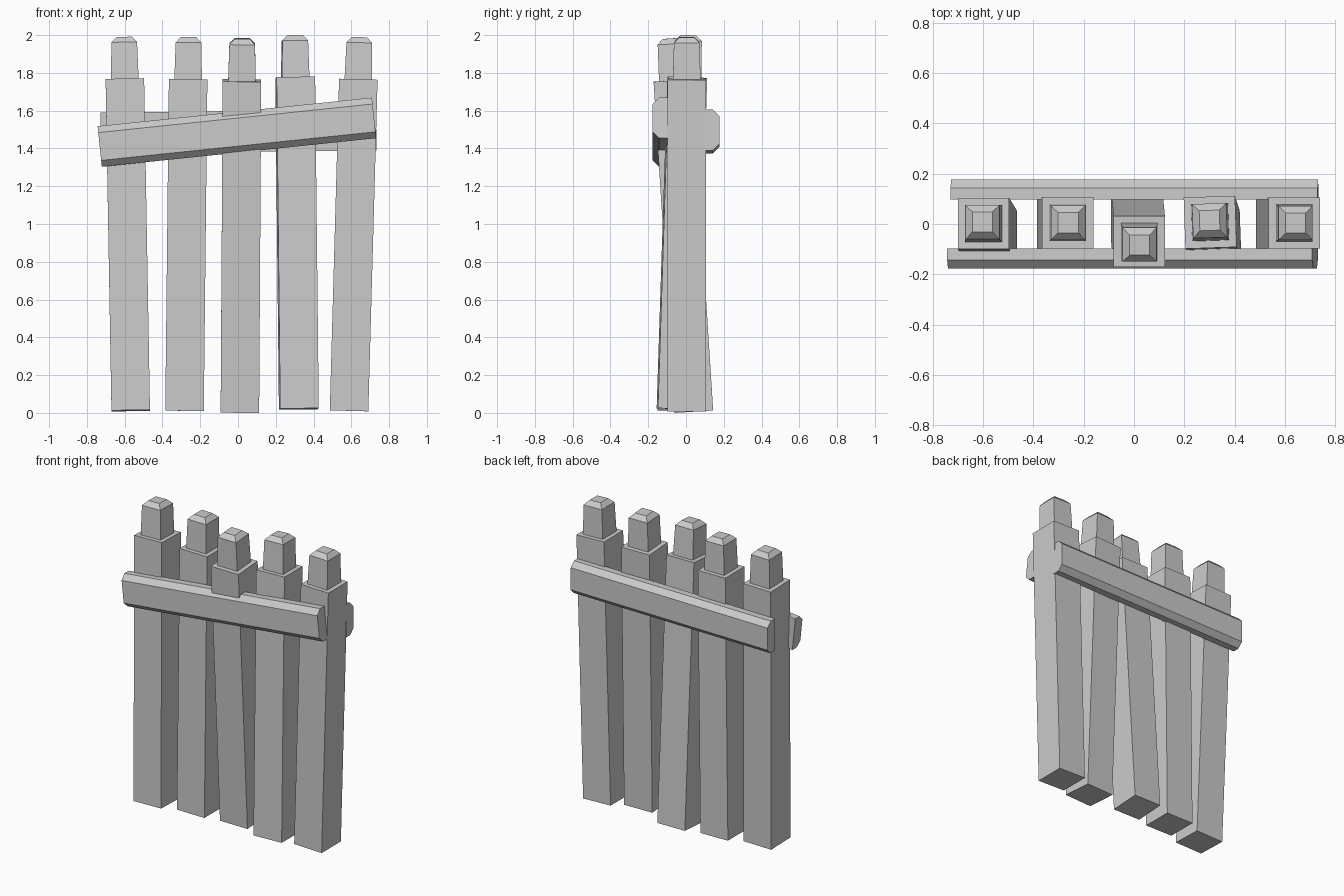
import bpy, bmesh
from math import radians, atan2
from mathutils import Vector, Matrix, Quaternion

if "Cube" in bpy.data.objects:
    bpy.data.objects.remove(bpy.data.objects["Cube"])


def loft(name, rings, matrix):
    """Skin equal-length point rings, cap both ends, and place the result."""
    bm = bmesh.new()
    loops = [[bm.verts.new(p) for p in ring] for ring in rings]
    n = len(loops[0])
    for a, b in zip(loops, loops[1:]):
        for i in range(n):
            j = (i + 1) % n
            bm.faces.new((a[i], a[j], b[j], b[i]))
    bm.faces.new(loops[0][::-1])
    bm.faces.new(loops[-1])
    bmesh.ops.recalc_face_normals(bm, faces=bm.faces)
    mesh = bpy.data.meshes.new(name)
    bm.to_mesh(mesh)
    bm.free()
    obj = bpy.data.objects.new(name, mesh)
    obj.matrix_world = matrix
    bpy.context.collection.objects.link(obj)
    return obj


def square(half, z):
    return [(-half, -half, z), (half, -half, z), (half, half, z), (-half, half, z)]


# Leaning posts: stepped square shaft with a narrower bevelled tip
POST = [(0.102, 0), (0.102, 1.756), (0.073, 1.756), (0.068, 1.95), (0.04, 1.979)]


def post(name, bottom, top_xy, yaw=0):
    base = Vector(bottom)
    lean = Vector((*top_xy, bottom[2] + 1.756)) - base
    rot = Vector((0, 0, 1)).rotation_difference(lean) @ Quaternion((0, 0, 1), radians(yaw))
    loft(name, [square(h, z) for h, z in POST],
         Matrix.Translation(base) @ rot.to_matrix().to_4x4())


post("post_1", (-0.568, -0.048, 0.012), (-0.599, 0.002))
post("post_2", (-0.283, 0.004, 0.011), (-0.264, 0.005))
post("post_3", (0.010, 0.042, 0.007), (0.021, -0.070))
post("post_4", (0.322, -0.050, 0.021), (0.303, 0.007), 2)
post("post_5", (0.588, 0.003, 0.011), (0.637, 0.004))


# Cross rails: bars with chamfered outer edges, side is -1 front, +1 back
def rail(name, side, x, z, rise):
    profile = [(0.097, -0.108), (0.143, -0.108), (0.177, -0.074),
               (0.177, 0.074), (0.143, 0.108), (0.097, 0.108)]
    rings = [[(e, side * y, h) for y, h in profile] for e in (-0.73, 0.73)]
    tilt = Matrix.Rotation(-atan2(rise, 1.46), 4, 'Y')
    loft(name, rings, Matrix.Translation((x, 0, z)) @ tilt)


rail("front_rail", -1, -0.006, 1.486, 0.152)
rail("back_rail", 1, 0.002, 1.490, 0.015)
